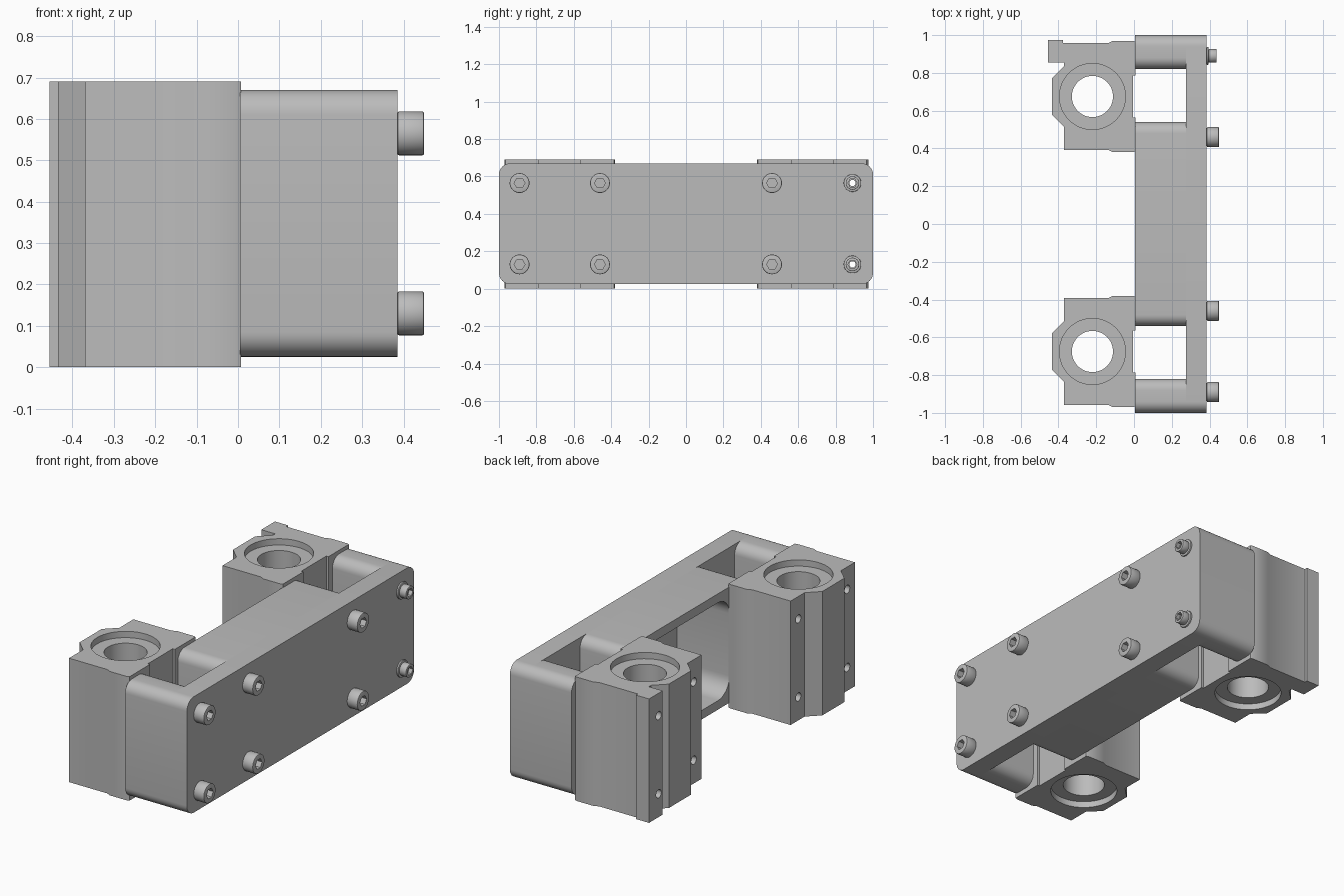
import bpy
import bmesh
from math import cos, sin, pi, radians

cube = bpy.data.objects.get("Cube")
if cube:
    bpy.data.objects.remove(cube, do_unlink=True)

metal = bpy.data.materials.new("satin grey metal")
metal.use_nodes = True
GREY = (0.5, 0.5, 0.5, 1)
metal.diffuse_color = GREY
metal.node_tree.nodes["Principled BSDF"].inputs["Base Color"].default_value = GREY


def circle(a, b, r, n=32):
    return [(a + r * cos(2 * pi * i / n), b + r * sin(2 * pi * i / n)) for i in range(n)]


def rounded_rect(a0, a1, b0, b1, r, n=8):
    pts = []
    corners = [(a1 - r, b1 - r), (a0 + r, b1 - r), (a0 + r, b0 + r), (a1 - r, b0 + r)]
    for q, (a, b) in enumerate(corners):
        for i in range(n + 1):
            t = (q + i / n) * pi / 2
            pts.append((a + r * cos(t), b + r * sin(t)))
    return pts


def prism(name, outline, lo, hi, axis="X"):
    """Extrude a YZ outline along X, or an XY outline along Z."""
    def place(p, t):
        return (t, p[0], p[1]) if axis == "X" else (p[0], p[1], t)
    bm = bmesh.new()
    low = [bm.verts.new(place(p, lo)) for p in outline]
    high = [bm.verts.new(place(p, hi)) for p in outline]
    bm.faces.new(low)
    bm.faces.new(high)
    for i in range(len(low)):
        j = (i + 1) % len(low)
        bm.faces.new((low[i], low[j], high[j], high[i]))
    bmesh.ops.recalc_face_normals(bm, faces=bm.faces)
    mesh = bpy.data.meshes.new(name)
    bm.to_mesh(mesh)
    bm.free()
    mesh.materials.append(metal)
    obj = bpy.data.objects.new(name, mesh)
    bpy.context.collection.objects.link(obj)
    return obj


def activate(obj):
    bpy.ops.object.select_all(action="DESELECT")
    obj.select_set(True)
    bpy.context.view_layer.objects.active = obj


def cut(obj, outline, lo, hi, axis="X"):
    cutter = prism("cutter", outline, lo, hi, axis)
    cutter.hide_render = True
    mod = obj.modifiers.new("cut", "BOOLEAN")
    mod.operation = "DIFFERENCE"
    mod.solver = "EXACT"
    mod.object = cutter
    activate(obj)
    bpy.ops.object.modifier_apply(modifier=mod.name)
    bpy.data.objects.remove(cutter, do_unlink=True)


def bevel(obj, width):
    mod = obj.modifiers.new("bevel", "BEVEL")
    mod.width = width
    mod.segments = 2
    mod.limit_method = "ANGLE"
    mod.angle_limit = radians(50)
    activate(obj)
    bpy.ops.object.modifier_apply(modifier=mod.name)


def finish(obj):
    activate(obj)
    bpy.ops.object.shade_smooth_by_angle(angle=radians(30))


BOLT_Z = (0.13, 0.565)
OUTER_Y, INNER_Y = 0.89, 0.46
Z0, Z1 = 0.025, 0.67
BACK_X, WEB_X, FACE_X = 0.005, 0.275, 0.385

# Mounting bracket: face plate, two end arms, hollow centre
plate = prism("face_plate", rounded_rect(-1, 1, Z0, Z1, 0.06), WEB_X, FACE_X)
centre = prism("centre_block", rounded_rect(-0.54, 0.54, Z0, Z1, 0.06), BACK_X, WEB_X)
front_arm = prism("front_arm", rounded_rect(-1, -0.82, Z0, Z1, 0.06), BACK_X, WEB_X)
back_arm = prism("back_arm", rounded_rect(0.82, 1, Z0, Z1, 0.06), BACK_X, WEB_X)
pocket = rounded_rect(-0.39, 0.39, 0.075, 0.62, 0.1)
cut(centre, pocket, -0.1, WEB_X + 0.1)
cut(plate, pocket, WEB_X - 0.1, 0.33)


# Bearing blocks, mirrored front to back; only the back one carries the tab
def bearing_block(name, side):
    cy = 0.675
    half = [(0.007, 0.11), (0.007, 0.29), (-0.005, 0.295), (-0.11, 0.295), (-0.135, 0.283)]
    nose = [(-0.37, 0.283), (-0.37, 0.16), (-0.435, 0.097)]
    tab = [(-0.375, 0.283), (-0.375, 0.3), (-0.455, 0.3), (-0.455, 0.18), (-0.37, 0.18)]
    outer = half + (tab + nose[1:] if side > 0 else nose)
    inner = [(x, -d) for x, d in reversed(half + nose)]
    recess = [(-0.006, -0.11), (-0.006, 0.11)]
    outline = [(x, side * (cy + d)) for x, d in outer + inner + recess]
    block = prism(name, outline, 0, 0.69, "Z")
    # Stepped bearing bore
    cut(block, circle(-0.22, side * cy, 0.109, 48), -0.1, 0.8, "Z")
    for lo, hi in ((-0.1, 0.035), (0.655, 0.8)):
        cut(block, circle(-0.22, side * cy, 0.175, 48), lo, hi, "Z")
    # Bolt holes on the rear faces
    for y in (INNER_Y, OUTER_Y):
        for z in BOLT_Z:
            cut(block, circle(side * y, z, 0.023, 20), -0.5, -0.3)
    return block


front_block = bearing_block("front_bearing_block", -1)
back_block = bearing_block("back_bearing_block", 1)

# Small side holes in the tab
for z in (0.21, 0.48):
    hole = [(-0.425 + a, z + b) for a, b in circle(0, 0, 0.01, 12)]
    pin = prism("pin_hole", hole, 0, 0.008)
    # Turn the thin disc to face the back
    for v in pin.data.vertices:
        t, a, b = v.co
        v.co = (a, 0.968 + t, b)
    pin.hide_render = True
    mod = back_block.modifiers.new("pin", "BOOLEAN")
    mod.solver = "EXACT"
    mod.object = pin
    activate(back_block)
    bpy.ops.object.modifier_apply(modifier=mod.name)
    bpy.data.objects.remove(pin, do_unlink=True)

# Through holes behind the hollow screws
for z in BOLT_Z:
    for part in (plate, back_arm, back_block):
        cut(part, circle(OUTER_Y, z, 0.017, 16), -0.6, 0.6)

for part in (plate, centre, front_arm, back_arm, front_block, back_block):
    finish(part)

# Socket head bolts
for y in (-OUTER_Y, -INNER_Y, INNER_Y):
    for z in BOLT_Z:
        bolt = prism("socket_bolt", circle(y, z, 0.053), FACE_X, 0.45)
        bevel(bolt, 0.005)
        cut(bolt, circle(y, z, 0.029, 6), 0.415, 0.5)
        finish(bolt)

# Hollow screws with washers
for z in BOLT_Z:
    for name, r, lo, hi in (("screw_washer", 0.047, FACE_X, 0.395),
                            ("hollow_screw", 0.036, 0.395, 0.437)):
        part = prism(name, circle(OUTER_Y, z, r), lo, hi)
        bevel(part, 0.003)
        cut(part, circle(OUTER_Y, z, 0.017, 16), 0.3, 0.5)
        if name == "hollow_screw":
            cut(part, circle(OUTER_Y, z, 0.024, 6), 0.415, 0.5)
        finish(part)
